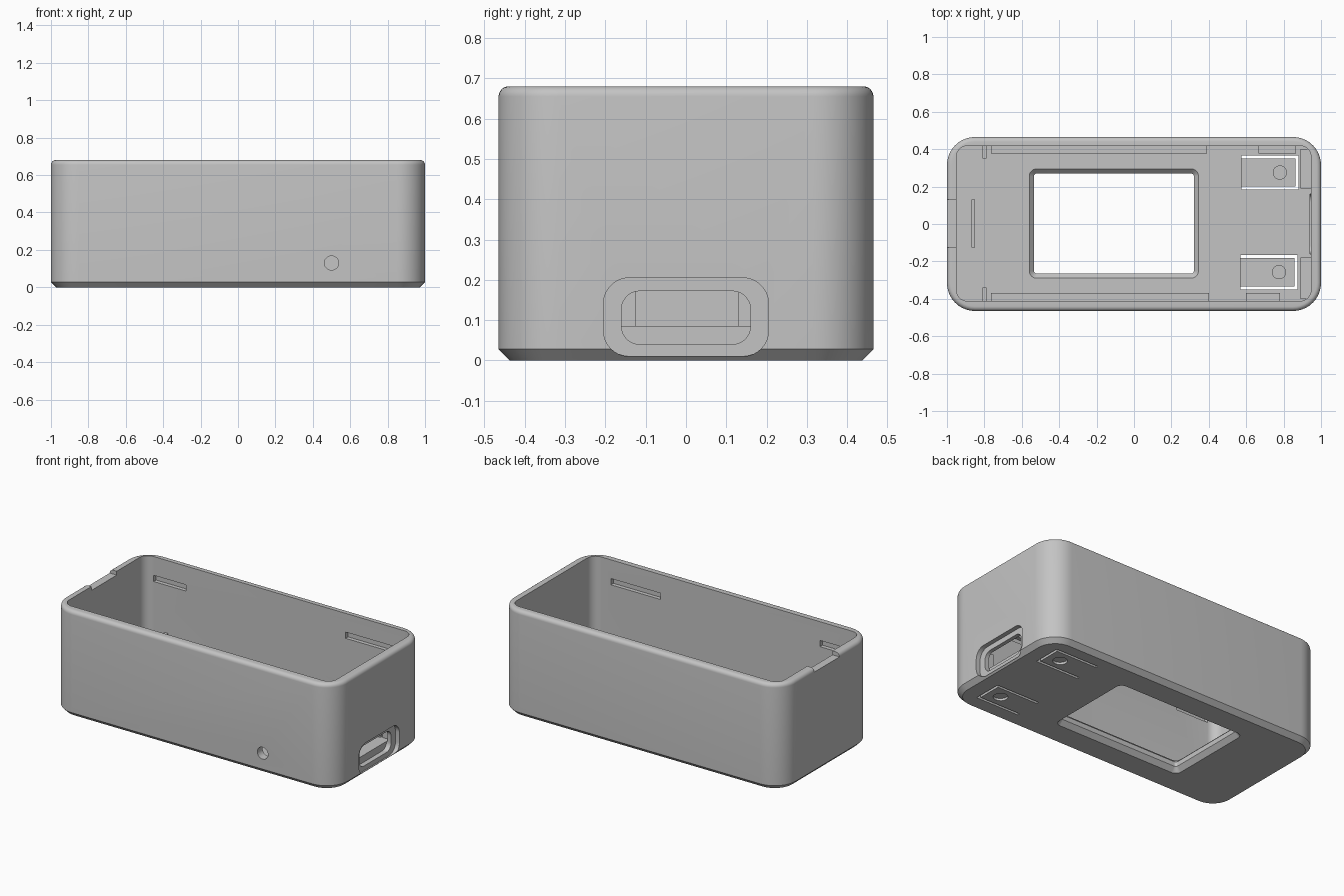
import bpy, bmesh
from math import cos, sin, pi, radians
from mathutils import Matrix, Vector

default = bpy.data.objects.get("Cube")
if default:
    bpy.data.objects.remove(default, do_unlink=True)

grey = bpy.data.materials.new("plain grey")
grey.use_nodes = True
grey.diffuse_color = (0.55, 0.55, 0.55, 1)
grey.node_tree.nodes["Principled BSDF"].inputs["Base Color"].default_value = (0.55, 0.55, 0.55, 1)


def make_object(name, bm):
    bmesh.ops.recalc_face_normals(bm, faces=bm.faces)
    mesh = bpy.data.meshes.new(name)
    bm.to_mesh(mesh)
    bm.free()
    mesh.materials.append(grey)
    obj = bpy.data.objects.new(name, mesh)
    bpy.context.collection.objects.link(obj)
    return obj


def rounded_loft(name, x, y, radius, rings, matrix=Matrix(), steps=10):
    """Stack rounded rectangles over the (min, max) spans; rings are (inset, height)."""
    bm = bmesh.new()
    loops = []
    for inset, z in rings:
        r = max(radius - inset, 0.002)
        loop = []
        for corner, (px, py) in enumerate(((1, 1), (0, 1), (0, 0), (1, 0))):
            cx = x[px] - (2 * px - 1) * (inset + r)
            cy = y[py] - (2 * py - 1) * (inset + r)
            for i in range(steps + 1):
                a = (corner + i / steps) * pi / 2
                loop.append(bm.verts.new(matrix @ Vector((cx + r * cos(a), cy + r * sin(a), z))))
        loops.append(loop)
    for low, high in zip(loops, loops[1:]):
        for i in range(len(low)):
            j = (i + 1) % len(low)
            bm.faces.new((low[i], low[j], high[j], high[i]))
    bm.faces.new(loops[0][::-1])
    bm.faces.new(loops[-1])
    return make_object(name, bm)


def box(name, x, y, z):
    bm = bmesh.new()
    bmesh.ops.create_cube(bm, size=1)
    for v in bm.verts:
        v.co = [s[0] + (c + 0.5) * (s[1] - s[0]) for c, s in zip(v.co, (x, y, z))]
    return make_object(name, bm)


def cylinder(name, centre, radius, depth, rotation=Matrix()):
    bm = bmesh.new()
    bmesh.ops.create_cone(bm, cap_ends=True, segments=32, radius1=radius, radius2=radius,
                          depth=depth, matrix=Matrix.Translation(centre) @ rotation)
    return make_object(name, bm)


def cut(target, cutter):
    cutter.hide_render = True
    mod = target.modifiers.new("cut", "BOOLEAN")
    mod.operation, mod.solver, mod.object = "DIFFERENCE", "EXACT", cutter
    bpy.context.view_layer.update()
    graph = bpy.context.evaluated_depsgraph_get()
    mesh = bpy.data.meshes.new_from_object(target.evaluated_get(graph))
    target.modifiers.clear()
    target.data = mesh
    bpy.data.objects.remove(cutter, do_unlink=True)


FLOOR, TOP, LIP = 0.085, 0.68, 0.025

# Outer shell: chamfered foot, rounded rim
rim = [(LIP * (1 - cos(a)), TOP - LIP + LIP * sin(a)) for a in (i * pi / 12 for i in range(7))]
shell = rounded_loft("case_shell", (-1, 1), (-0.465, 0.465), 0.15, [(0.028, 0), (0, 0.028)] + rim)

# Cavity
cut(shell, rounded_loft("cavity", (-0.95, 0.947), (-0.412, 0.418), 0.06, [(0, FLOOR), (0, 0.8)]))

# Screen window, flared on both faces of the floor
cut(shell, rounded_loft("window", (-0.56, 0.345), (-0.29, 0.295), 0.04,
                        [(0, -0.02), (0, 0), (0.025, 0.03), (0.025, 0.06), (0, FLOOR), (0, 0.12)]))

# Port: wide outer recess and smaller opening, lofted along x
along_x = Matrix(((0, 0, 1, 0), (1, 0, 0, 0), (0, 1, 0, 0), (0, 0, 0, 1)))
cut(shell, rounded_loft("port_recess", (-0.205, 0.205), (0.01, 0.205), 0.065,
                        [(0, 0.972), (0, 1.1)], along_x))
cut(shell, rounded_loft("port_opening", (-0.16, 0.16), (0.04, 0.172), 0.045,
                        [(0, 0.94), (0, 1.1)], along_x))

# Round hole in the front wall
cut(shell, cylinder("front_hole", (0.5, -0.45, 0.13), 0.038, 0.12, Matrix.Rotation(pi / 2, 4, "X")))

# Notch in the right-hand rim
cut(shell, box("rim_notch", (-1.1, -0.9), (-0.125, 0.13), (0.655, 0.8)))

# Blind clip slots high on both long walls
for y in ((0.40, 0.443), (-0.437, -0.39)):
    for x in ((-0.89, -0.66), (0.47, 0.82)):
        cut(shell, box("clip_slot", x, y, (0.52, 0.56)))

# Flexible buttons: thinned tab, U-shaped gap, dished underside, pin on top
GAP = 0.016
for side, x0, y0, y1, pin_x in (("back", 0.575, 0.185, 0.365, 0.78),
                                ("front", 0.57, -0.35, -0.165, 0.775)):
    x1 = x0 + 0.305
    mid = (y0 + y1) / 2
    through = (-0.02, 0.06)
    cut(shell, box("tab_pocket", (x0, x1), (y0, y1), (0.035, 0.12)))
    cut(shell, box("gap", (x0, x1), (y0, y0 + GAP), through))
    cut(shell, box("gap", (x0, x1), (y1 - GAP, y1), through))
    cut(shell, box("gap", (x1 - GAP, x1), (y0, y1), through))
    cut(shell, cylinder("dish", (pin_x, mid, 0), 0.042, 0.03))
    cylinder(side + "_button_pin", (pin_x, mid, 0.055), 0.038, 0.05)

# Board supports and stops standing on the floor
base = FLOOR - 0.005
box("back_rail", (-0.765, 0.39), (0.378, 0.425), (base, 0.14))
box("front_rail", (-0.765, 0.40), (-0.42, -0.37), (base, 0.14))
box("back_rest", (0.665, 0.865), (0.378, 0.425), (base, 0.14))
box("front_rest", (0.60, 0.78), (-0.42, -0.37), (base, 0.14))
box("back_stop", (-0.81, -0.788), (0.35, 0.425), (base, 0.215))
box("front_stop", (-0.81, -0.788), (-0.42, -0.34), (base, 0.215))
box("end_stop", (-0.87, -0.85), (-0.125, 0.13), (base, 0.215))
box("back_port_block", (0.89, 0.955), (0.19, 0.40), (base, 0.2))
box("front_port_block", (0.89, 0.955), (-0.40, -0.18), (base, 0.2))

# Smooth the curves, keep the edges crisp
for obj in bpy.context.scene.objects:
    if obj.type == "MESH":
        bpy.ops.object.select_all(action="DESELECT")
        obj.select_set(True)
        bpy.context.view_layer.objects.active = obj
        bpy.ops.object.shade_smooth_by_angle(angle=radians(28))
